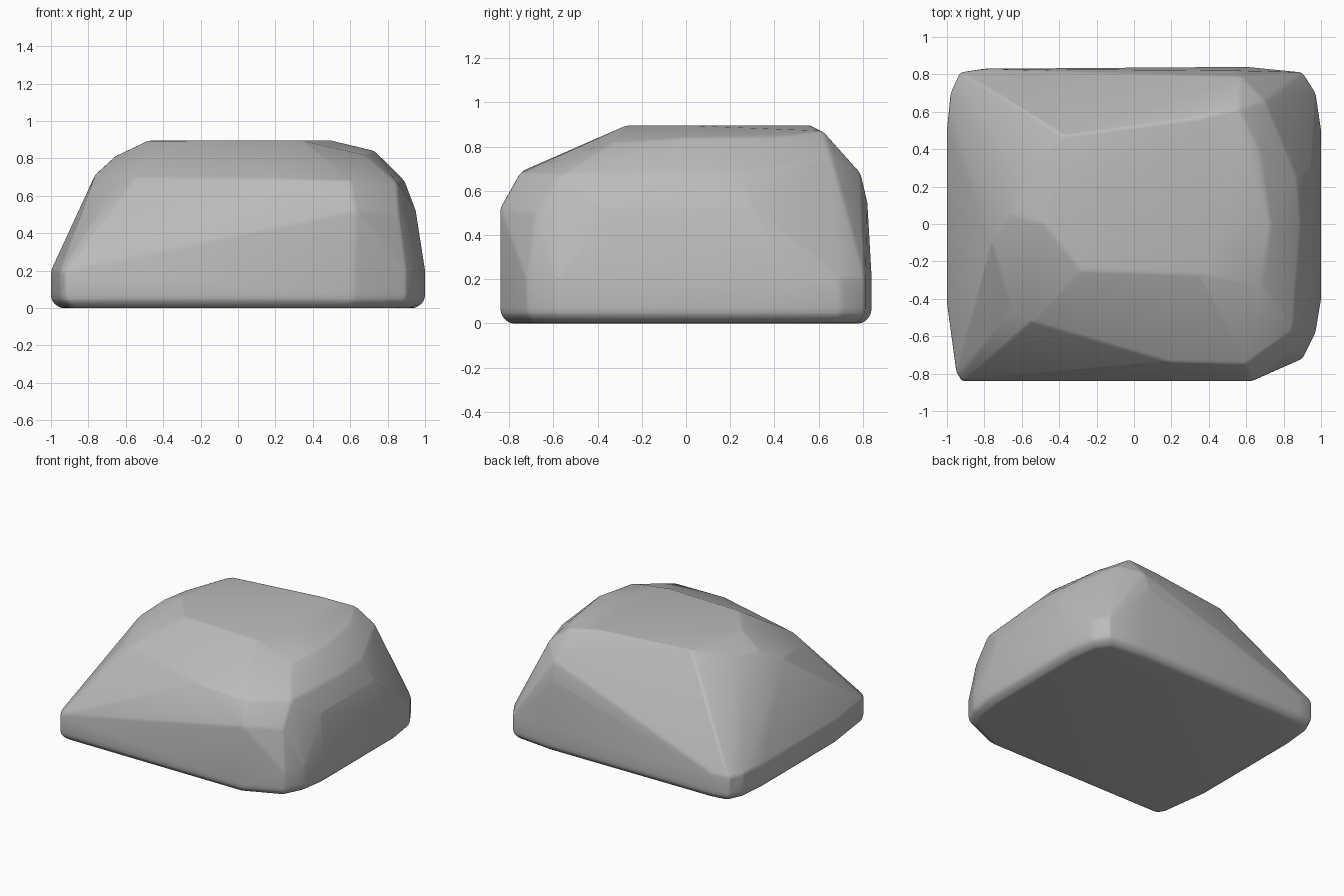
import bpy
import bmesh
from mathutils import Vector

# Remove the default object
default_cube = bpy.data.objects.get("Cube")
if default_cube:
    bpy.data.objects.remove(default_cube, do_unlink=True)


def flat_material(name, colour):
    material = bpy.data.materials.new(name)
    material.use_nodes = True
    material.diffuse_color = colour
    shader = material.node_tree.nodes["Principled BSDF"]
    shader.inputs["Base Color"].default_value = colour
    shader.inputs["Roughness"].default_value = 0.9
    return material


def ring(outline, height, scale=1.0):
    """Copy a plan outline to one height, shrunk towards the centre."""
    return [Vector((x * scale, y * scale, height)) for x, y in outline]


# Plan outline of the foot of the boulder, counter-clockwise
foot_outline = [
    (-0.92, -0.84), (0.62, -0.84), (0.9, -0.72), (0.97, -0.58),
    (1, -0.4), (1, 0.5), (0.97, 0.7), (0.9, 0.81), (0.6, 0.84),
    (-0.8, 0.83), (-0.93, 0.81), (-0.98, 0.7), (-1, 0.5),
    (-1, -0.42), (-0.95, -0.79),
]

# Nearly level crown
crown_outline = [
    (-0.48, 0), (-0.28, -0.25), (0.34, -0.27), (0.5, 0),
    (0.34, 0.57), (-0.39, 0.47),
]

# Worn shoulder corners between foot and crown
shoulders = [
    # front
    (0.63, -0.84, 0.52), (0.6, -0.75, 0.68), (0.2, -0.74, 0.69),
    (-0.55, -0.52, 0.7),
    # left flank
    (0.86, -0.68, 0.5), (0.85, -0.57, 0.67), (0.95, -0.35, 0.52),
    (0.89, 0, 0.68), (0.87, 0.25, 0.68), (0.95, 0.3, 0.52),
    (0.68, -0.33, 0.82), (0.73, 0, 0.84), (0.67, 0.4, 0.84),
    # back
    (0.56, 0.62, 0.87), (0.7, 0.66, 0.75), (0.57, 0.79, 0.68),
    (0.55, 0.82, 0.55),
    # right flank
    (-0.76, -0.1, 0.72), (-0.66, 0.05, 0.81), (-0.6, 0.22, 0.83),
    (-0.66, -0.45, 0.66),
]

# Boulder: the convex skin around all of its corners
points = ring(foot_outline, 0, 0.95)
points += ring(foot_outline, 0.03, 0.99)
points += ring(foot_outline, 0.06)
points += ring(foot_outline, 0.2)
points += ring(crown_outline, 0.895)
points += [Vector(corner) for corner in shoulders]

bm = bmesh.new()
for point in points:
    bm.verts.new(point)
hull = bmesh.ops.convex_hull(bm, input=bm.verts)
unused = {v for v in hull["geom_interior"] if isinstance(v, bmesh.types.BMVert)}
bmesh.ops.delete(bm, geom=list(unused), context="VERTS")
bmesh.ops.dissolve_limit(bm, angle_limit=0.03, verts=bm.verts, edges=bm.edges)
bmesh.ops.recalc_face_normals(bm, faces=bm.faces)

mesh = bpy.data.meshes.new("boulder")
bm.to_mesh(mesh)
bm.free()
boulder = bpy.data.objects.new("boulder", mesh)
bpy.context.collection.objects.link(boulder)
mesh.materials.append(flat_material("stone grey", (0.5, 0.5, 0.5, 1)))

# Slightly rounded edges with soft shading
rounding = boulder.modifiers.new("worn edges", "BEVEL")
rounding.width = 0.025
rounding.segments = 2
rounding.limit_method = "ANGLE"
rounding.angle_limit = 0.25

bpy.ops.object.select_all(action="DESELECT")
boulder.select_set(True)
bpy.context.view_layer.objects.active = boulder
bpy.ops.object.shade_smooth_by_angle(angle=0.7)
